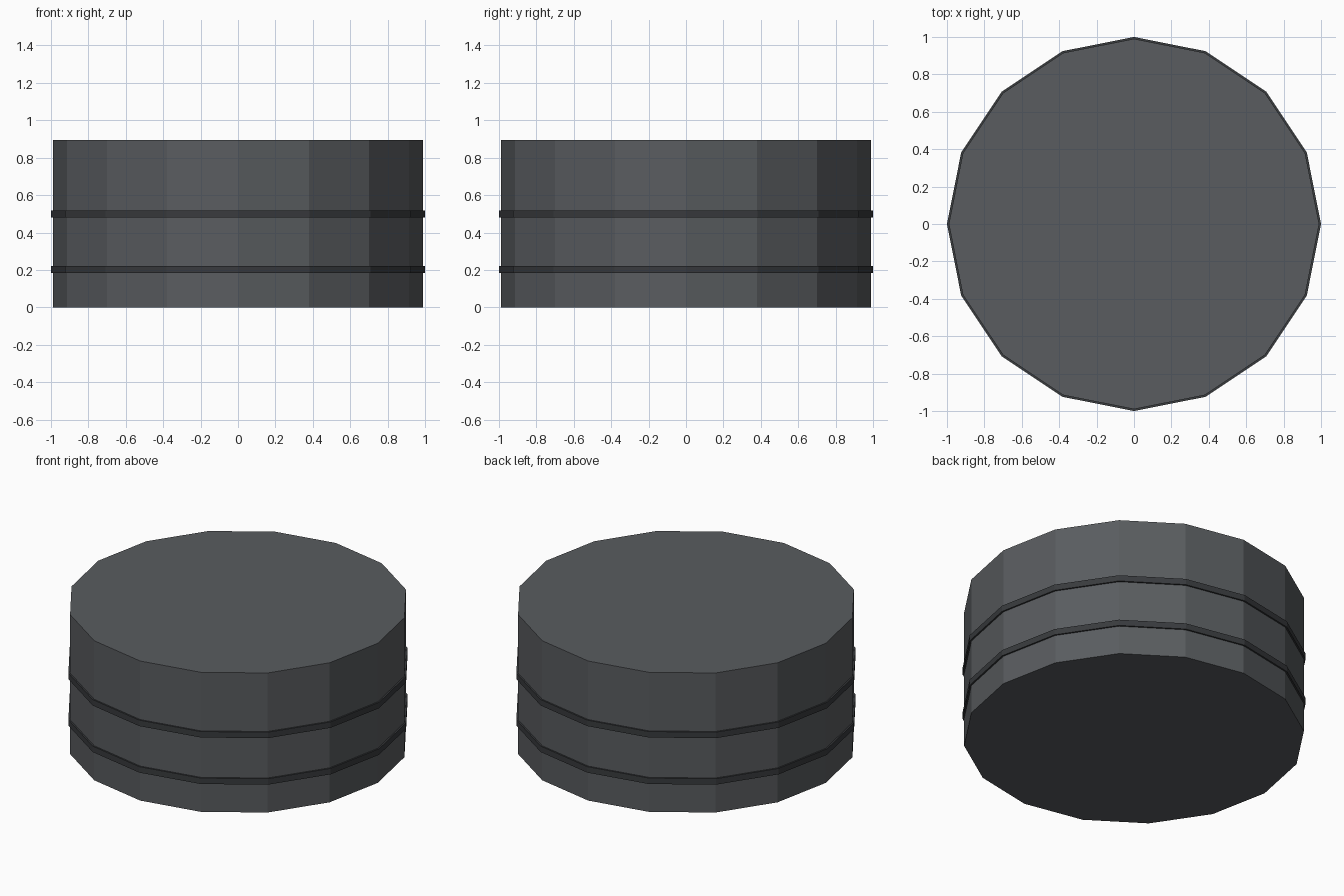
import bpy

if "Cube" in bpy.data.objects:
    bpy.data.objects.remove(bpy.data.objects["Cube"])

SIDES = 16


def material(name, rgb):
    mat = bpy.data.materials.new(name)
    mat.diffuse_color = (*rgb, 1)
    mat.use_nodes = True
    mat.node_tree.nodes["Principled BSDF"].inputs["Base Color"].default_value = mat.diffuse_color
    return mat


def drum(name, radius, bottom, top, mat):
    bpy.ops.mesh.primitive_cylinder_add(
        vertices=SIDES, radius=radius, depth=top - bottom,
        location=(0, 0, (bottom + top) / 2))
    obj = bpy.context.object
    obj.name = name
    obj.data.materials.append(mat)
    return obj


body_grey = material("body_grey", (0.10, 0.107, 0.115))
band_grey = material("band_grey", (0.04, 0.043, 0.047))

# Main drum
drum("body", 0.99, 0.0, 0.894, body_grey)

# Two thin raised bands around the side
for name, z in (("lower_band", 0.202), ("upper_band", 0.50)):
    drum(name, 1.0, z - 0.019, z + 0.019, band_grey)
